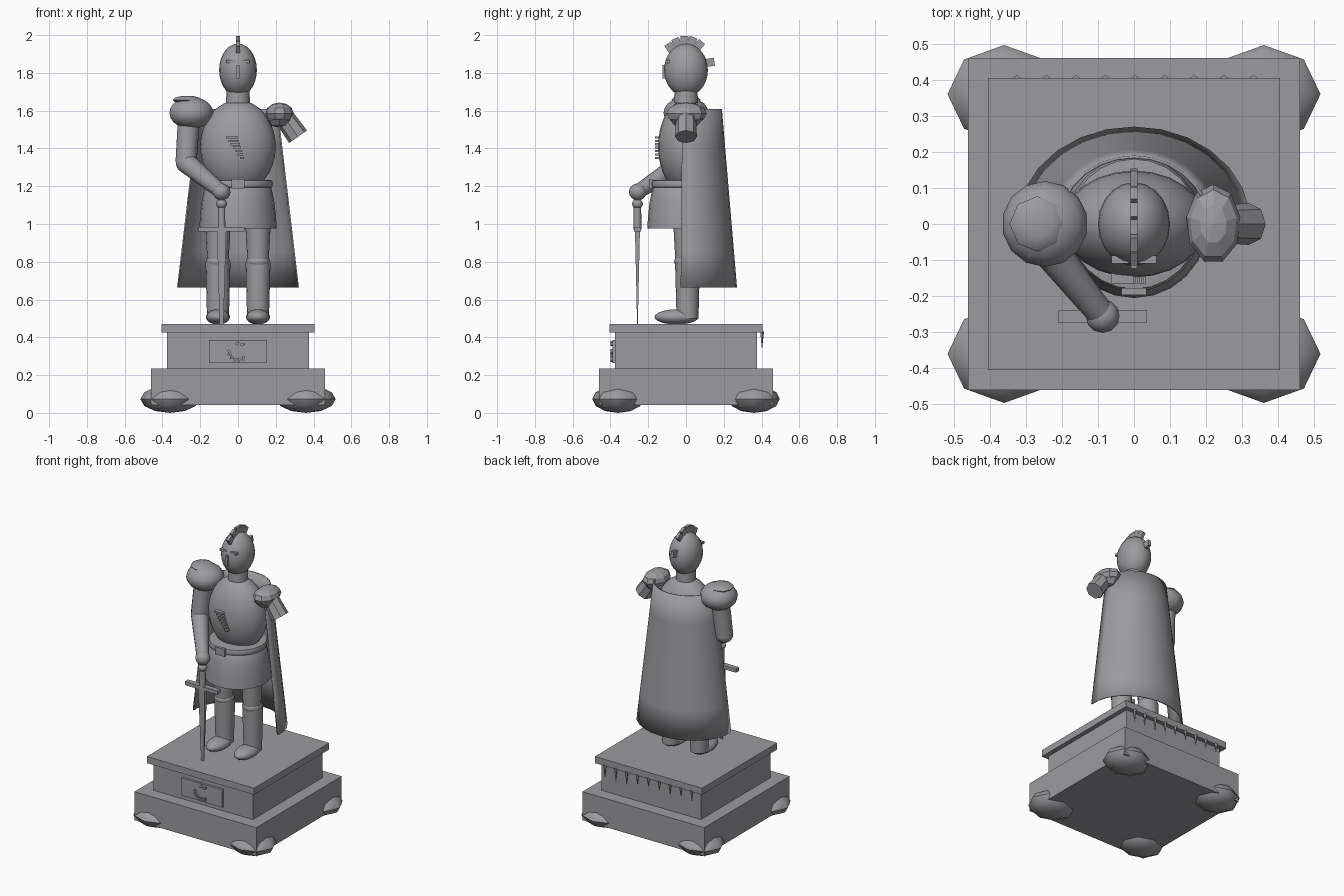
import bpy, bmesh, math, random
from math import sin, cos, pi, radians
from mathutils import Vector, Matrix

cube = bpy.data.objects.get("Cube")
if cube:
    bpy.data.objects.remove(cube, do_unlink=True)
random.seed(4)

stone = bpy.data.materials.new("grey_stone")
stone.use_nodes = True
GREY = (0.33, 0.33, 0.35, 1)
stone.diffuse_color = GREY
stone.node_tree.nodes["Principled BSDF"].inputs["Base Color"].default_value = GREY


def finish(name, bm, smooth=True):
    bmesh.ops.recalc_face_normals(bm, faces=bm.faces)
    mesh = bpy.data.meshes.new(name)
    bm.to_mesh(mesh)
    bm.free()
    mesh.materials.append(stone)
    ob = bpy.data.objects.new(name, mesh)
    bpy.context.collection.objects.link(ob)
    if smooth:
        bpy.ops.object.select_all(action='DESELECT')
        ob.select_set(True)
        bpy.context.view_layer.objects.active = ob
        bpy.ops.object.shade_smooth_by_angle(angle=radians(50))
    return ob


def box(name, centre, size, tilt=0, axis='X'):
    bm = bmesh.new()
    m = Matrix.Translation(centre) @ Matrix.Rotation(tilt, 4, axis) @ Matrix.Diagonal((*size, 1))
    bmesh.ops.create_cube(bm, size=1, matrix=m)
    return finish(name, bm, False)


def ball(name, centre, radii, seg=16, rings=10, smooth=True):
    bm = bmesh.new()
    m = Matrix.Translation(centre) @ Matrix.Diagonal((*radii, 1))
    bmesh.ops.create_uvsphere(bm, u_segments=seg, v_segments=rings, radius=1, matrix=m)
    return finish(name, bm, smooth)


def rod(name, a, b, r1, r2, seg=14, smooth=True):
    a, b = Vector(a), Vector(b)
    d = b - a
    bm = bmesh.new()
    m = Matrix.Translation((a + b) / 2) @ d.to_track_quat('Z', 'Y').to_matrix().to_4x4()
    bmesh.ops.create_cone(bm, cap_ends=True, segments=seg, radius1=r1, radius2=r2,
                          depth=d.length, matrix=m)
    return finish(name, bm, smooth)


def lathe(name, profile, seg=24):
    bm = bmesh.new()
    rings = [[bm.verts.new((r * cos(2 * pi * i / seg), r * sin(2 * pi * i / seg), z))
              for i in range(seg)] for r, z in profile]
    for lo, hi in zip(rings, rings[1:]):
        for i in range(seg):
            j = (i + 1) % seg
            bm.faces.new((lo[i], lo[j], hi[j], hi[i]))
    bm.faces.new(rings[0])
    bm.faces.new(rings[-1])
    return finish(name, bm)


# Stepped pedestal
box("pedestal_base", (0, 0, 0.138), (0.92, 0.92, 0.195))
box("pedestal_block", (0, 0, 0.33), (0.75, 0.75, 0.19))
box("pedestal_top", (0, 0, 0.447), (0.81, 0.81, 0.045))
for x in (-0.36, 0.36):
    for y in (-0.36, 0.36):
        ball("pedestal_foot", (x, y, 0.073), (0.157, 0.136, 0.073), 8, 6)

# Front plaque with a broken wreath
box("plaque", (0, -0.38, 0.325), (0.306, 0.02, 0.12))
for deg in (60, 95, 180, 205, 230, 255, 280, 305):
    a = radians(deg)
    box("wreath_leaf", (0.048 * cos(a), -0.393, 0.325 + 0.044 * sin(a)),
        (0.022, 0.012, 0.012), -a + 0.8, 'Y')

# Icicles under the back of the slab
for i in range(9):
    x = -0.325 + i * 0.082
    rod("icicle", (x, 0.402, 0.43), (x, 0.402, 0.37 - random.random() * 0.04), 0.011, 0.0, 5)

# Legs
for s in (-1, 1):
    x = 0.106 * s
    ball("boot", (x, -0.05, 0.508), (0.064, 0.117, 0.04))
    rod("shin", (x, 0.008, 0.5), (x, 0.008, 0.8), 0.058, 0.066, 16)
    ball("knee", (x, 0.005, 0.8), (0.064, 0.068, 0.04))
    rod("thigh", (x, 0, 0.8), (x, 0, 1.05), 0.056, 0.07, 16)

# Skirt, belt and torso
lathe("armour_skirt", [(0.205, 0.975), (0.201, 1.04), (0.192, 1.12), (0.175, 1.2), (0.15, 1.23)])
lathe("belt", [(0.16, 1.192), (0.18, 1.195), (0.187, 1.213), (0.18, 1.231), (0.16, 1.234)])
box("buckle", (0, -0.187, 1.213), (0.07, 0.02, 0.052))
ball("breastplate", (0, 0, 1.41), (0.2, 0.148, 0.246), 24, 16)
for i in range(7):
    box("chest_bar", (-0.032 + 0.009 * i, -0.15, 1.458 - 0.018 * i),
        (0.064 - 0.007 * i, 0.03, 0.011))

# Helmet
rod("neck", (0, 0, 1.64), (0, 0, 1.72), 0.064, 0.06, 16)
ball("helmet", (0, 0, 1.815), (0.1, 0.116, 0.14), 20, 14)
for s in (-1, 1):
    box("visor_slit", (0.038 * s, -0.098, 1.86), (0.048, 0.022, 0.016))
box("nose_guard", (0, -0.114, 1.806), (0.016, 0.02, 0.07))
for deg in (130, 112, 94, 76, 58, 15):
    a = radians(deg)
    box("crest_block", (0, 0.132 * cos(a), 1.815 + 0.157 * sin(a)),
        (0.02, 0.042, 0.046), a - pi / 2 + random.uniform(-0.2, 0.2))

# Right arm, resting on the sword
ball("right_pauldron", (-0.247, 0, 1.588), (0.119, 0.119, 0.085), 14, 10)
ball("right_pauldron_cap", (-0.268, 0, 1.657), (0.077, 0.077, 0.022), 8, 6)
elbow = (-0.275, -0.02, 1.325)
hand = (-0.087, -0.255, 1.17)
rod("right_upper_arm", (-0.26, 0, 1.56), elbow, 0.058, 0.056)
ball("right_elbow", elbow, (0.056, 0.056, 0.056), 14, 8)
rod("right_forearm", elbow, hand, 0.055, 0.038)
ball("right_hand", hand, (0.047, 0.047, 0.045), 12, 8)

# Sword planted point down
sx, sy = -0.087, -0.257
ball("sword_pommel", (sx, sy, 1.107), (0.029, 0.029, 0.026), 12, 8)
rod("sword_grip", (sx, sy, 0.97), (sx, sy, 1.16), 0.021, 0.019, 10)
box("sword_guard", (sx, sy, 0.972), (0.245, 0.035, 0.025))
blade = box("sword_blade", (sx, sy, 0.717), (0.05, 0.026, 0.495))
for v in blade.data.vertices:
    if v.co.z < 0.7:
        v.co.x = sx + (v.co.x - sx) * 0.4
        v.co.y = sy + (v.co.y - sy) * 0.15

# Left arm, broken off below the shoulder
ball("left_pauldron", (0.22, 0, 1.585), (0.076, 0.11, 0.058), 9, 6, False)
ball("left_pauldron_plate", (0.218, 0, 1.55), (0.075, 0.085, 0.04), 8, 4, False)
rod("left_arm_stump", (0.235, 0, 1.58), (0.318, 0, 1.462), 0.052, 0.058, 8, False)

# Cape: a half-cone sheet hanging from the shoulders
bm = bmesh.new()
N, ROWS = 14, 5
grid = []
for r in range(ROWS + 1):
    t = r / ROWS
    rx, ry = 0.212 + 0.112 * t, 0.19 + 0.08 * t
    row = []
    for i in range(N + 1):
        a = radians(-6 + 192 * i / N)
        row.append(bm.verts.new((rx * cos(a), ry * sin(a), 1.61 - 0.945 * t)))
    grid.append(row)
for up, down in zip(grid, grid[1:]):
    for i in range(N):
        bm.faces.new((up[i], up[i + 1], down[i + 1], down[i]))
cape = finish("cape", bm)
sheet = cape.modifiers.new("thickness", 'SOLIDIFY')
sheet.thickness = 0.008
